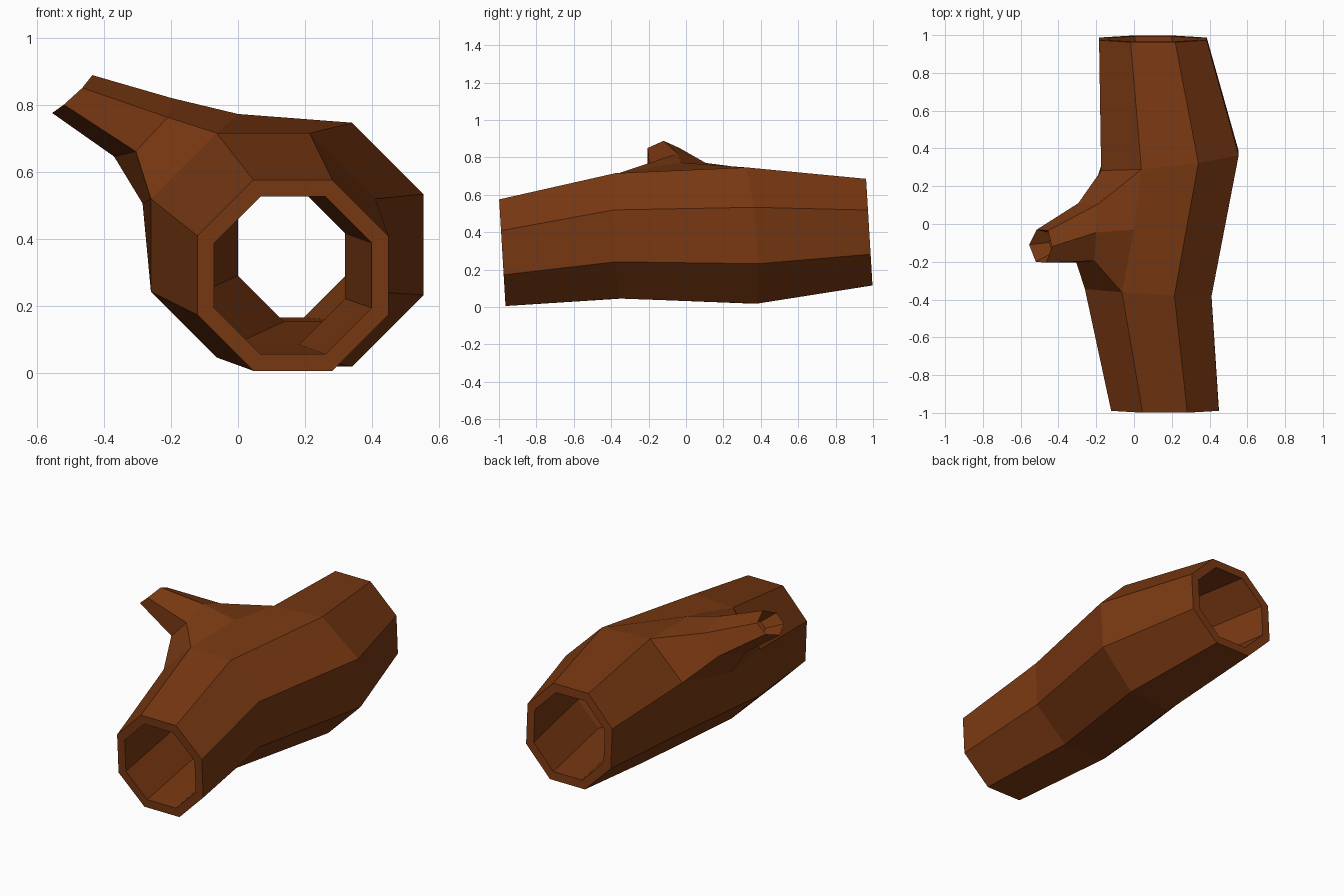
import bpy, bmesh
from math import cos, sin, radians
from mathutils import Vector

if "Cube" in bpy.data.objects:
    bpy.data.objects.remove(bpy.data.objects["Cube"])

bm = bmesh.new()


def octagon(cx, y, cz, apothem, slope_x, slope_z):
    """Slightly tilted eight-sided section of the trunk."""
    r = apothem / cos(radians(22.5))
    ring = []
    for k in range(8):
        a = radians(22.5 + 45 * k)
        dx, dz = r * cos(a), r * sin(a)
        ring.append(bm.verts.new((cx + dx, y + slope_x * dx + slope_z * dz, cz + dz)))
    return ring


def bridge(a, b, skip=()):
    n = len(a)
    for k in range(n):
        if k not in skip:
            j = (k + 1) % n
            bm.faces.new((a[k], a[j], b[j], b[k]))


# Trunk: bark sections and bore sections, front to back
outer = [octagon(*s) for s in (
    (0.164, -0.982, 0.290, 0.285, 0.00, -0.06),
    (0.075, -0.360, 0.380, 0.335, -0.06, -0.03),
    (0.190, 0.335, 0.382, 0.364, 0.11, -0.08),
    (0.100, 0.980, 0.400, 0.285, 0.00, -0.06))]
inner = [octagon(*s) for s in (
    (0.164, -0.982, 0.290, 0.235, 0.00, -0.06),
    (0.085, -0.360, 0.318, 0.235, -0.06, -0.03),
    (0.235, 0.335, 0.387, 0.235, 0.11, -0.08),
    (0.100, 0.980, 0.400, 0.235, 0.00, -0.06))]
for i in range(3):
    bridge(outer[i], outer[i + 1], skip=(1, 2, 3) if i == 1 else ())
    bridge(inner[i], inner[i + 1])
bridge(outer[0], inner[0])
bridge(outer[3], inner[3])

# Branch root: a hexagon around the missing upper left face
f, b = outer[1], outer[2]
top = bm.verts.new((0.0, -0.03, 0.772))
side = bm.verts.new((-0.285, -0.02, 0.505))
bm.faces.new((f[1], f[2], top, b[2], b[1]))
bm.faces.new((f[3], f[4], b[4], b[3], side))
root = [f[2], top, b[2], b[3], side, f[3]]

# Branch stub
middle = [bm.verts.new(p) for p in (
    (-0.21, -0.195, 0.762), (-0.20, -0.045, 0.82), (-0.19, 0.105, 0.77),
    (-0.295, 0.11, 0.66), (-0.37, -0.05, 0.645), (-0.305, -0.205, 0.66))]
tip = [bm.verts.new(p) for p in (
    (-0.465, -0.205, 0.85), (-0.435, -0.12, 0.888), (-0.455, -0.035, 0.85),
    (-0.515, -0.03, 0.80), (-0.555, -0.11, 0.775), (-0.52, -0.20, 0.80))]
bridge(root, middle)
bridge(middle, tip)

# Shallow hollow in the branch end
centre = sum((v.co for v in tip), Vector()) / 6
cup = [bm.verts.new(centre + (v.co - centre) * 0.6 + Vector((0.08, 0.015, -0.045)))
       for v in tip]
bridge(tip, cup)
bm.faces.new(cup)

bmesh.ops.recalc_face_normals(bm, faces=bm.faces)
mesh = bpy.data.meshes.new("hollow_log")
bm.to_mesh(mesh)
bm.free()
log = bpy.data.objects.new("hollow_log", mesh)
bpy.context.collection.objects.link(log)

bark = bpy.data.materials.new("bark")
bark.diffuse_color = (0.19, 0.04, 0.006, 1)
bark.use_nodes = True
bark.node_tree.nodes["Principled BSDF"].inputs["Base Color"].default_value = bark.diffuse_color
mesh.materials.append(bark)
